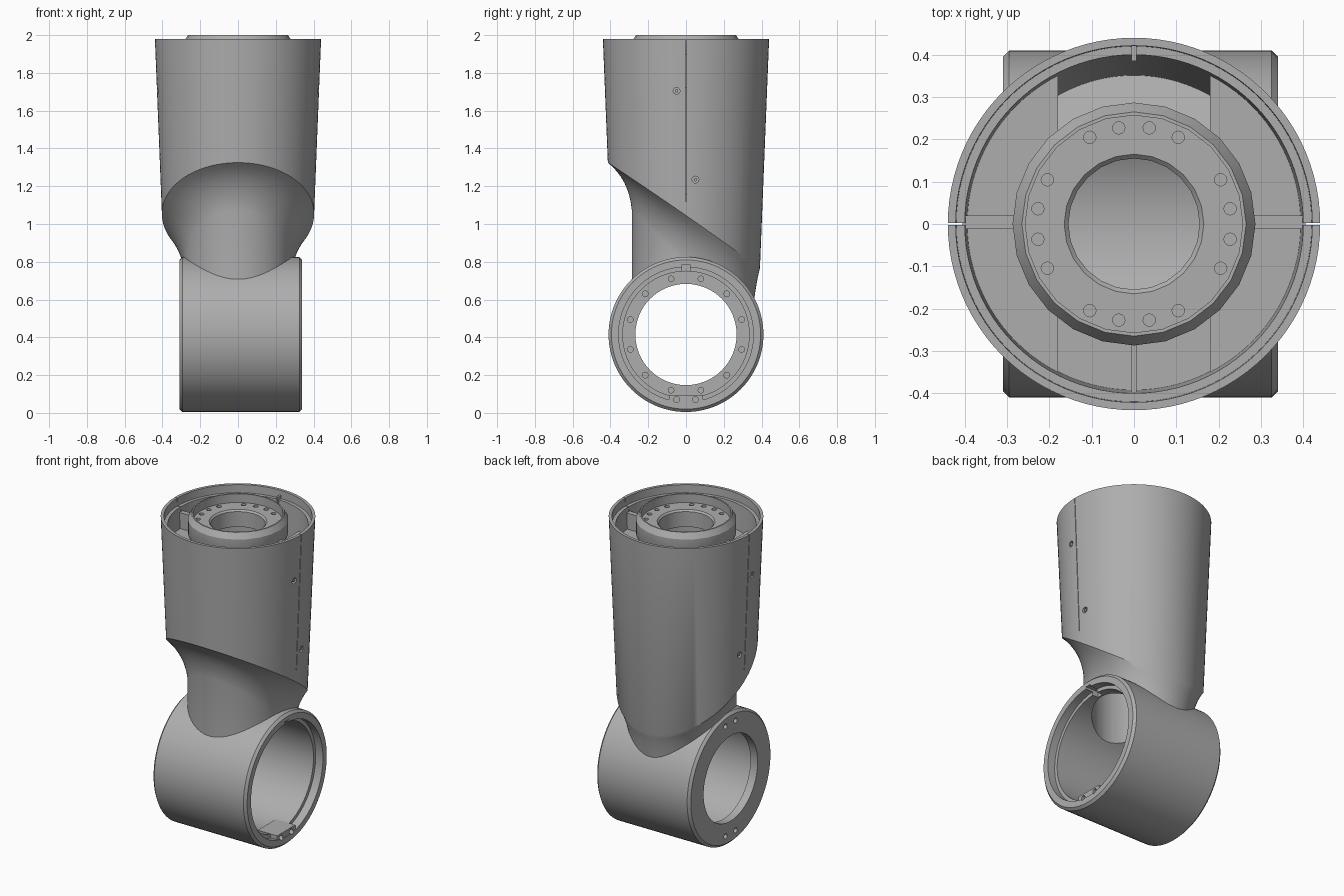
import bpy, bmesh, math
from math import sin, cos, tau, radians
from mathutils import Vector

if "Cube" in bpy.data.objects:
    bpy.data.objects.remove(bpy.data.objects["Cube"])

grey = bpy.data.materials.new("plain grey")
grey.use_nodes = True
grey.diffuse_color = (0.42, 0.42, 0.42, 1)
grey.node_tree.nodes["Principled BSDF"].inputs["Base Color"].default_value = (0.42, 0.42, 0.42, 1)


def make(name, bm):
    bmesh.ops.recalc_face_normals(bm, faces=bm.faces)
    mesh = bpy.data.meshes.new(name)
    bm.to_mesh(mesh)
    bm.free()
    mesh.materials.append(grey)
    ob = bpy.data.objects.new(name, mesh)
    bpy.context.collection.objects.link(ob)
    return ob


def loft(name, rows, n=96, closed=False, axis="z"):
    """Skin rings; each row is (r, h) or a function of the angle giving it."""
    bm = bmesh.new()
    rings = []
    for row in rows:
        ring = []
        for i in range(n):
            a = tau * i / n
            r, h = row(a) if callable(row) else row
            p = (r * cos(a), r * sin(a), h)
            if axis == "x":
                p = (h, p[0], p[1] + TUBE_Z)
            ring.append(bm.verts.new(p))
        rings.append(ring)
    pairs = list(zip(rings, rings[1:]))
    if closed:
        pairs.append((rings[-1], rings[0]))
    else:
        bm.faces.new(rings[0])
        bm.faces.new(rings[-1])
    for lo, hi in pairs:
        for i in range(n):
            j = (i + 1) % n
            bm.faces.new((lo[i], lo[j], hi[j], hi[i]))
    return make(name, bm)


def pegs(name, ends, r, n=16):
    """Several small cylinders, each from one point to another."""
    bm = bmesh.new()
    for a, b in ends:
        a, b = Vector(a), Vector(b)
        d = b - a
        m = d.to_track_quat("Z", "Y").to_matrix().to_4x4()
        m.translation = (a + b) / 2
        bmesh.ops.create_cone(bm, cap_ends=True, segments=n, radius1=r, radius2=r,
                              depth=d.length, matrix=m)
    return make(name, bm)


def boxes(name, spans):
    """Boxes given as (low corner, high corner)."""
    bm = bmesh.new()
    for lo, hi in spans:
        lo, hi = Vector(lo), Vector(hi)
        vs = bmesh.ops.create_cube(bm, size=1)["verts"]
        bmesh.ops.scale(bm, vec=hi - lo, verts=vs)
        bmesh.ops.translate(bm, vec=(lo + hi) / 2, verts=vs)
    return make(name, bm)


def boolean(ob, tool, op="DIFFERENCE"):
    tool.hide_render = True
    mod = ob.modifiers.new("bool", "BOOLEAN")
    mod.object, mod.operation, mod.solver = tool, op, "EXACT"
    bpy.context.view_layer.objects.active = ob
    bpy.ops.object.modifier_apply(modifier=mod.name)
    bpy.data.objects.remove(tool)


TUBE_Z, TUBE_R, TOP = 0.415, 0.41, 1.98


def shell_r(z):
    return 0.44 - 0.04 * (TOP - z)


def cut_z(a):
    return 1.045 - 0.28 * sin(a)


def neck_r(a):
    return 0.287 + 0.065 * max(0, sin(a)) ** 2


def flare(t):
    """Concave sweep from the slanted shell edge into the neck."""
    def row(a):
        z0 = cut_z(a)
        z2 = max(z0 - 0.25, 0.5)
        r0, r2 = shell_r(z0), neck_r(a)
        r1, z1 = r2 + 0.015, z0 - 0.09
        u = 1 - t
        return (u * u * r0 + 2 * u * t * r1 + t * t * r2,
                u * u * z0 + 2 * u * t * z1 + t * t * z2)
    return row


def slanted(inset, lift):
    return lambda a: (shell_r(cut_z(a)) - inset, cut_z(a) + lift)


# Main casting: tapered shell, slanted underside, neck and cross tube
body = loft("main_casting", [(shell_r(TOP), TOP)] + [flare(k / 8) for k in range(9)]
            + [lambda a: (neck_r(a), 0.45)])
tube = loft("tube_solid", [(0.395, -0.31), (TUBE_R, -0.295), (TUBE_R, 0.325), (0.395, 0.34)],
            axis="x")
boolean(body, tube, "UNION")

# Hollow the shell, neck and tube
boolean(body, loft("shell_cavity", [slanted(0.04, 0.06), (shell_r(1.93) - 0.038, 1.93),
                                    (shell_r(1.93) - 0.018, 1.93), (shell_r(TOP) - 0.015, 2.1)]))
boolean(body, loft("neck_bore", [(0.24, 0.45), (0.24, 1.5)], 48))
boolean(body, loft("tube_bore", [(0.268, -0.5), (0.268, -0.26), (0.335, -0.26), (0.335, 0.29),
                                 (0.357, 0.29), (0.357, 0.5)], axis="x", n=64))

# Side seams, tube end notch and screw holes
boolean(body, boxes("seams", [((s * 0.425 - 0.06, -0.002, 1.12), (s * 0.425 + 0.06, 0.002, 2.1))
                              for s in (-1, 1)]))
boolean(body, boxes("notch", [((0.25, -0.02, 0.7), (0.4, 0.02, 0.785))]))
screw_spots = [(s, y, z) for s in (-1, 1) for y, z in ((-0.05, 1.705), (0.05, 1.235))]
boolean(body, pegs("shell_holes", [((s * 0.39, y, z), (s * 0.5, y, z))
                                   for s, y, z in screw_spots], 0.018))
flange_angles = [radians(15 + 30 * k) for k in range(12)]
boolean(body, pegs("flange_holes", [((-0.285, 0.305 * cos(a), TUBE_Z + 0.305 * sin(a)),
                                     (-0.2, 0.305 * cos(a), TUBE_Z + 0.305 * sin(a)))
                                    for a in flange_angles], 0.015))
boolean(body, pegs("end_holes", [((-0.4, y, z), (-0.28, y, z))
                                 for y in (-0.05, 0.05) for z in (0.07, 0.76)], 0.016))

# Screw pad low in the open tube end
pad = boxes("screw_pad", [((0.2, -0.09, 0.04), (0.335, 0.09, 0.095))])
boolean(pad, pegs("pad_holes", [((0.3, y, 0.07), (0.4, y, 0.07)) for y in (-0.05, 0.05)], 0.016))
boolean(body, pegs("rim_holes", [((0.3, y, 0.07), (0.4, y, 0.07)) for y in (-0.05, 0.05)], 0.016))

pegs("shell_screws", [((s * 0.38, y, z), (s * (shell_r(z) - 0.006), y, z))
                      for s, y, z in screw_spots], 0.009)

# Tube joining hub to neck
loft("hub_tube", [(0.245, 0.84), (0.27, 0.84), (0.27, 1.88), (0.245, 1.88)], 48, True)

# Hub: faceted cup with a recessed bolt face
hub = loft("hub", [(0.155, 1.84), (0.27, 1.84), (0.287, 1.88), (0.287, 1.965), (0.265, 2.0),
                   (0.257, 2.0), (0.257, 1.945), (0.165, 1.945), (0.155, 1.935)], 24, True)
bolt_angles = [radians(9 + 18 * k) for k in range(20) if k % 5 != 2]
boolean(hub, pegs("bolt_holes", [((0.23 * cos(a), 0.23 * sin(a), 1.91),
                                  (0.23 * cos(a), 0.23 * sin(a), 2.1)) for a in bolt_angles], 0.0145))

# Shelf around the hub, open at the back
shelf = loft("inner_shelf", [(0.265, 1.72), (0.4, 1.72), (0.4, 1.8), (0.265, 1.8)], 64, True)
boolean(shelf, boxes("channel", [((-0.18, 0.1, 1.6), (0.18, 0.6, 1.9)),
                                 ((-0.18, -0.6, 1.77), (0.18, -0.1, 1.9))]))

# Ribs and side bosses between hub and shell
boxes("ribs", [((-0.006, -0.41, 1.75), (0.006, -0.28, 1.86)),
               ((-0.006, 0.385, 1.75), (0.006, 0.428, 1.95))])
boxes("side_bosses", [((min(s * 0.28, s * 0.405), -0.012, 1.75),
                       (max(s * 0.28, s * 0.405), 0.02, 1.9)) for s in (-1, 1)])

# Smooth shading with crisp edges
for ob in list(bpy.context.scene.objects):
    if ob.type == "MESH" and ob.data.materials and ob.data.materials[0] == grey:
        bpy.ops.object.select_all(action="DESELECT")
        ob.select_set(True)
        bpy.context.view_layer.objects.active = ob
        bpy.ops.object.shade_smooth_by_angle(angle=radians(30))
